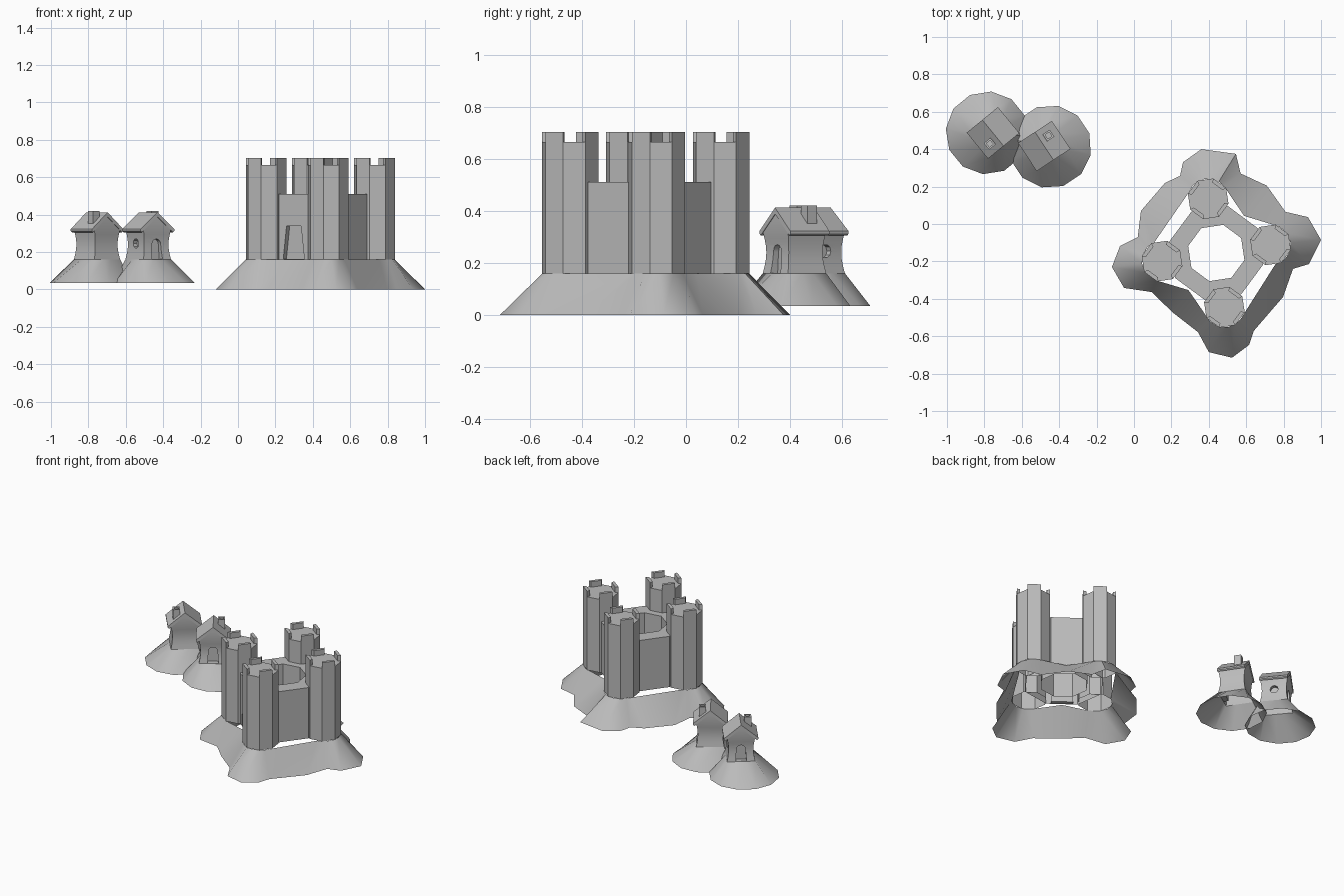
import bpy, bmesh, math
from mathutils import Matrix, Vector

if "Cube" in bpy.data.objects:
    bpy.data.objects.remove(bpy.data.objects["Cube"])

stone = bpy.data.materials.new("grey_stone")
stone.diffuse_color = (0.5, 0.5, 0.5, 1)
stone.use_nodes = True
stone.node_tree.nodes["Principled BSDF"].inputs["Base Color"].default_value = stone.diffuse_color


def finish(bm, name, matrix=Matrix(), angle=35):
    """Turn a bmesh into a placed object with sharp-edged smooth shading."""
    bm.normal_update()
    me = bpy.data.meshes.new(name)
    bm.to_mesh(me)
    bm.free()
    me.materials.append(stone)
    ob = bpy.data.objects.new(name, me)
    bpy.context.collection.objects.link(ob)
    ob.matrix_world = matrix
    bpy.ops.object.select_all(action='DESELECT')
    ob.select_set(True)
    bpy.context.view_layer.objects.active = ob
    bpy.ops.object.shade_smooth_by_angle(angle=math.radians(angle))
    return ob


def loft(bm, rings, cap_bottom=False, cap_top=False, loop=False):
    """Skin a stack of closed counter-clockwise point rings."""
    vr = [[bm.verts.new(p) for p in r] for r in rings]
    pairs = list(zip(vr, vr[1:])) + ([(vr[-1], vr[0])] if loop else [])
    for a, b in pairs:
        n = len(a)
        for i in range(n):
            j = (i + 1) % n
            bm.faces.new((a[i], a[j], b[j], b[i]))
    if cap_bottom:
        bm.faces.new(vr[0][::-1])
    if cap_top:
        bm.faces.new(vr[-1])


def ngon(n, r, z, phase=0.0, c=(0, 0)):
    return [Vector((c[0] + r * math.cos(phase + 2 * math.pi * i / n),
                    c[1] + r * math.sin(phase + 2 * math.pi * i / n), z)) for i in range(n)]


def extrude(bm, profile, axis):
    """Solid from a flat outline pushed along axis."""
    loft(bm, [profile, [p + axis for p in profile]], True, True)
    bmesh.ops.recalc_face_normals(bm, faces=bm.faces)


def carve(bm, cutters):
    """Cut recesses out of a closed solid, return the result as a bmesh."""
    def temp(b):
        me = bpy.data.meshes.new("tmp")
        b.to_mesh(me)
        b.free()
        ob = bpy.data.objects.new("tmp", me)
        bpy.context.collection.objects.link(ob)
        ob.hide_render = True
        return ob
    body = temp(bm)
    tools = [temp(c) for c in cutters]
    for t in tools:
        m = body.modifiers.new("cut", 'BOOLEAN')
        m.operation, m.object, m.solver = 'DIFFERENCE', t, 'EXACT'
    dg = bpy.context.evaluated_depsgraph_get()
    out = bmesh.new()
    out.from_mesh(body.evaluated_get(dg).to_mesh())
    for ob in [body] + tools:
        bpy.data.objects.remove(ob)
    # leave the underside open
    out.normal_update()
    low = [f for f in out.faces if f.normal.z < -0.9 and f.calc_center_median().z < 0.161]
    bmesh.ops.delete(out, geom=low, context='FACES')
    return out


# ---------------- castle ----------------
E8 = math.pi / 8
CENTRE = Vector((0.44, -0.155, 0))
TURN = math.radians(8.5)
castle = Matrix.Translation(CENTRE) @ Matrix.Rotation(TURN, 4, 'Z')
BASE = 0.16

# ring wall with a tapered gateway
bm = bmesh.new()
loft(bm, [ngon(8, 0.258, BASE, E8), ngon(8, 0.258, 0.51, E8),
          ngon(8, 0.155, 0.51, E8), ngon(8, 0.155, BASE, E8)], loop=True)
bmesh.ops.recalc_face_normals(bm, faces=bm.faces)
gate = bmesh.new()
extrude(gate, [Vector((x, -0.21, z)) for x, z in
               ((-0.07, 0.162), (0.07, 0.162), (0.048, 0.34), (-0.048, 0.34))], Vector((0, -0.1, 0)))
gate.transform(Matrix.Rotation(math.radians(-45), 4, 'Z'))
finish(carve(bm, [gate]), "ring_wall", castle)

# towers with four merlons each
for k in range(4):
    spot = castle @ Matrix.Rotation(k * math.pi / 2, 4, 'Z') @ Matrix.Translation((0.293, 0, 0))
    bm = bmesh.new()
    loft(bm, [ngon(8, 0.112, BASE, E8), ngon(8, 0.112, 0.665, E8)], cap_top=True)
    finish(bm, f"tower_{k + 1}", spot)
    bm = bmesh.new()
    outer, inner = ngon(8, 0.112, 0.665, E8), ngon(8, 0.09, 0.665, E8)
    for i in (0, 2, 4, 6):
        loft(bm, [[p + Vector((0, 0, h)) for p in (outer[i], outer[i + 1], inner[i + 1], inner[i])]
                  for h in (0, 0.038)], True, True)
    finish(bm, f"merlons_{k + 1}", spot)

# flared mound, following the towers and wall at its top
outline = [(.36, .40), (.545, .375), (.57, .27), (.71, .205), (.81, .065), (.93, .037),
           (1.0, -.085), (.936, -.214), (.85, -.24), (.797, -.39), (.64, -.572), (.615, -.647),
           (.524, -.715), (.40, -.685), (.342, -.578), (.203, -.47), (.096, -.364), (-.053, -.342),
           (-.118, -.23), (-.075, -.118), (.02, -.07), (.037, .07), (.166, .22), (.246, .257), (.262, .33)]
towers = [castle @ Matrix.Rotation(k * math.pi / 2, 4, 'Z') @ Vector((0.293, 0, 0)) for k in range(4)]
low = [Vector((x, y, 0)) for x, y in outline][::-1]
high = []
for p in low:
    options = [c + (p - c).normalized() * r for c, r in
               [(CENTRE, 0.248)] + [(t, 0.108) for t in towers]]
    q = min(options, key=lambda o: (o - p).length)
    high.append(Vector((q.x, q.y, BASE)))
bm = bmesh.new()
loft(bm, [low, high])
finish(bm, "castle_mound", angle=40)


# ---------------- cottages ----------------
def square_ring(half, z):
    """Twelve points on a square outline."""
    pts = []
    for p in ngon(12, 1, 0, math.radians(15)):
        s = half / max(abs(p.x), abs(p.y))
        pts.append(Vector((p.x * s, p.y * s, z)))
    return pts


def cottage(n, x, y, door_dir):
    place = (Matrix.Translation((x, y, 0)) @
             Matrix.Rotation(math.atan2(door_dir[1], door_dir[0]) + math.pi / 2, 4, 'Z'))
    # waisted walls rising into gables
    H = 0.088
    bm = bmesh.new()
    rings = []
    for i in range(7):
        t = i / 6
        h = H - 0.010 * math.sin(math.pi * t)
        rings.append([Vector((sx * h, sy * h, BASE + 0.16 * t))
                      for sx, sy in ((-1, -1), (1, -1), (1, 1), (-1, 1))])
    rings.append([Vector((sx * 0.002, sy * H * 0.98, 0.392)) for sx, sy in ((-1, -1), (1, -1), (1, 1), (-1, 1))])
    loft(bm, rings, True, True)
    # arched door and round window recesses
    door = bmesh.new()
    arch = [(-0.034, 0.162), (0.034, 0.162)] + [
        (0.028 * math.cos(a), 0.242 + 0.028 * math.sin(a)) for a in [math.pi * i / 6 for i in range(7)]]
    extrude(door, [Vector((u, -0.055, z)) for u, z in arch], Vector((0, -0.06, 0)))
    window = bmesh.new()
    extrude(window, [Vector((-0.055, p.x, 0.245 + p.y)) for p in ngon(10, 0.026, 0)], Vector((-0.06, 0, 0)))
    finish(carve(bm, [door, window]), f"cottage_walls_{n}", place)
    # pitched roof slab
    bm = bmesh.new()
    prof = [(-0.108, 0.312), (-0.1, 0.305), (0, 0.388), (0.1, 0.305), (0.108, 0.312), (0.108, 0.322), (0, 0.412), (-0.108, 0.322)]
    extrude(bm, [Vector((u, -0.09, z)) for u, z in prof], Vector((0, 0.18, 0)))
    finish(bm, f"cottage_roof_{n}", place)
    # hollow chimney
    bm = bmesh.new()
    c, q = (0.05, 0.034), math.pi / 4
    loft(bm, [ngon(4, 0.032, 0.34, q, c), ngon(4, 0.032, 0.42, q, c),
              ngon(4, 0.018, 0.42, q, c), ngon(4, 0.018, 0.385, q, c)], True, True)
    finish(bm, f"chimney_{n}", place)
    # flared mound
    bm = bmesh.new()
    loft(bm, [ngon(12, 0.222, 0.035, math.radians(15), (0.024, -0.02)), square_ring(H, BASE)])
    finish(bm, f"cottage_mound_{n}", place, 40)


cottage(1, -0.754, 0.487, (-0.63, 0.77))
cottage(2, -0.48, 0.417, (0.55, -0.83))
